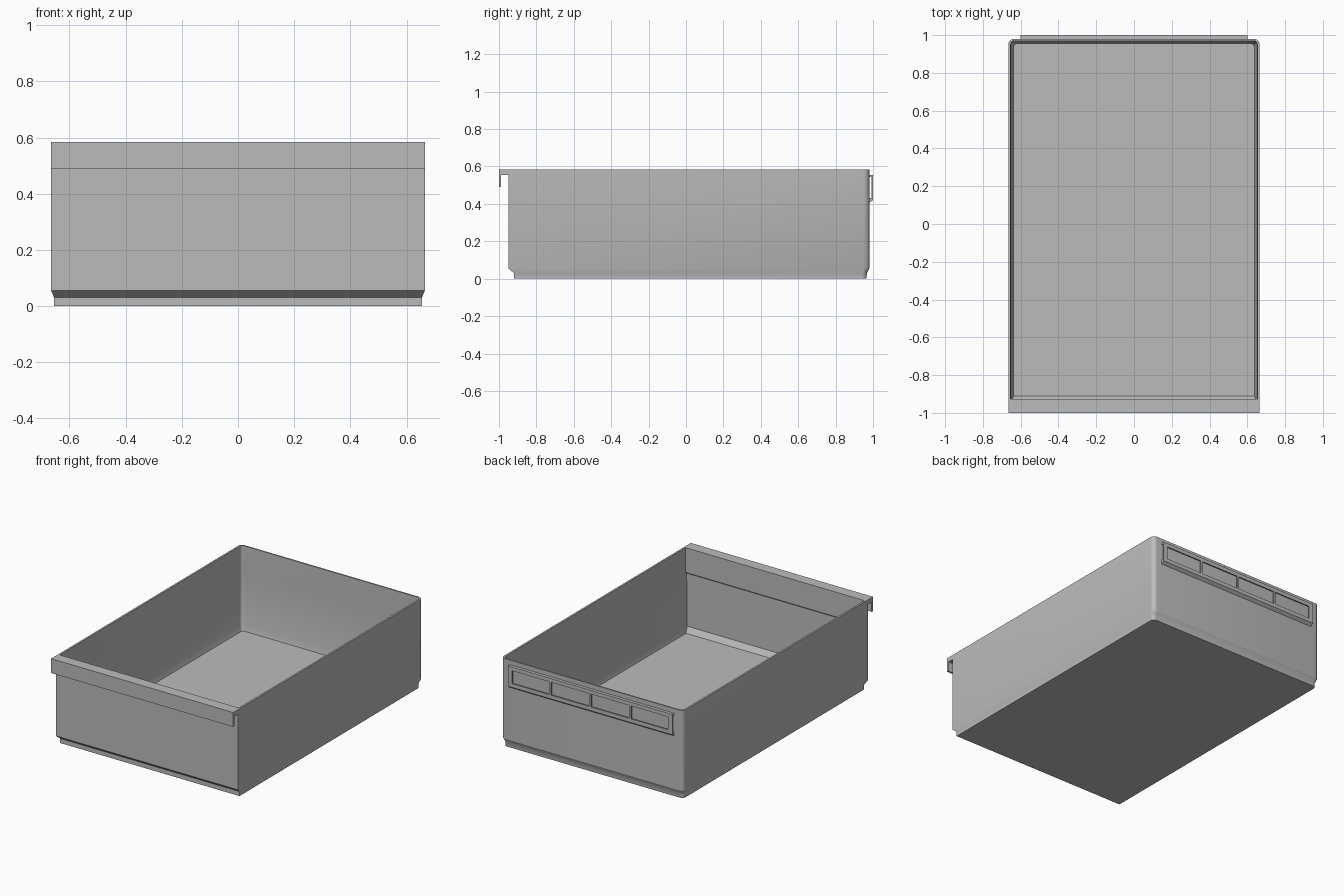
import bpy
import bmesh
from math import sin, cos, pi

cube = bpy.data.objects.get("Cube")
if cube:
    bpy.data.objects.remove(cube, do_unlink=True)

grey = bpy.data.materials.new("light grey plastic")
grey.use_nodes = True
colour = (0.5, 0.5, 0.5, 1)
grey.diffuse_color = colour
grey.node_tree.nodes["Principled BSDF"].inputs["Base Color"].default_value = colour


def finish(bm, name):
    bmesh.ops.recalc_face_normals(bm, faces=bm.faces)
    mesh = bpy.data.meshes.new(name)
    bm.to_mesh(mesh)
    bm.free()
    obj = bpy.data.objects.new(name, mesh)
    bpy.context.collection.objects.link(obj)
    mesh.materials.append(grey)
    return obj


def outline(x, front, back, r, steps=6):
    """Square front corners, rounded back corners."""
    right = [(x - r + r * cos(a), back - r + r * sin(a))
             for a in (pi / 2 * i / steps for i in range(steps + 1))]
    left = [(-px, py) for px, py in reversed(right)]
    return [(x, front)] + right + left + [(-x, front)]


def extrude_x(name, profile, x0, x1):
    """Sweep a (y, z) profile along x."""
    bm = bmesh.new()
    ends = [[bm.verts.new((x, y, z)) for y, z in profile] for x in (x0, x1)]
    n = len(profile)
    for end in ends:
        bm.faces.new(end)
    for i in range(n):
        j = (i + 1) % n
        bm.faces.new((ends[0][i], ends[0][j], ends[1][j], ends[1][i]))
    return finish(bm, name)


def box(name, x0, x1, y0, y1, z0, z1):
    return extrude_x(name, [(y0, z0), (y1, z0), (y1, z1), (y0, z1)], x0, x1)


# Bin shell: rings run up the outside, over the rim and down to the floor
rings = [  # half width, front, back, corner radius, height
    (0.655, -0.92, 0.965, 0.025, 0.0),
    (0.655, -0.92, 0.967, 0.025, 0.03),
    (0.665, -0.95, 0.98, 0.03, 0.055),
    (0.665, -0.95, 0.98, 0.03, 0.585),
    (0.653, -0.927, 0.97, 0.02, 0.585),
    (0.651, -0.927, 0.968, 0.02, 0.425),
    (0.651, -0.937, 0.968, 0.02, 0.41),
    (0.647, -0.935, 0.964, 0.02, 0.065),
    (0.637, -0.91, 0.956, 0.02, 0.03),
]
bm = bmesh.new()
loops = [[bm.verts.new((px, py, z)) for px, py in outline(x, f, b, r)]
         for x, f, b, r, z in rings]
for low, high in zip(loops, loops[1:]):
    n = len(low)
    for i in range(n):
        j = (i + 1) % n
        bm.faces.new((low[i], low[j], high[j], high[i]))
bm.faces.new(loops[0])
bm.faces.new(loops[-1])
shell = finish(bm, "bin_shell")
bpy.context.view_layer.objects.active = shell
shell.select_set(True)
bpy.ops.object.shade_smooth_by_angle(angle=pi / 7)

# Front pull lip, hooked downwards
extrude_x("front_lip", [(-0.95, 0.585), (-1.0, 0.585), (-1.0, 0.49),
                        (-0.988, 0.49), (-0.988, 0.555), (-0.95, 0.555)],
          -0.665, 0.665)

# Label holder on the back: rails stand off the wall, ends open
extrude_x("label_top_rail", [(0.98, 0.555), (1.0, 0.555), (1.0, 0.53),
                             (0.992, 0.53), (0.992, 0.543), (0.98, 0.543)],
          -0.6, 0.6)
extrude_x("label_bottom_rail", [(0.98, 0.405), (1.0, 0.42), (1.0, 0.445),
                                (0.992, 0.445), (0.992, 0.432), (0.98, 0.432)],
          -0.6, 0.6)
spacing = 0.2925
for i in range(5):
    x = (i - 2) * spacing
    half = 0.015 if i in (0, 4) else 0.007
    box("label_divider", x - half, x + half, 0.992, 1.0, 0.445, 0.53)
